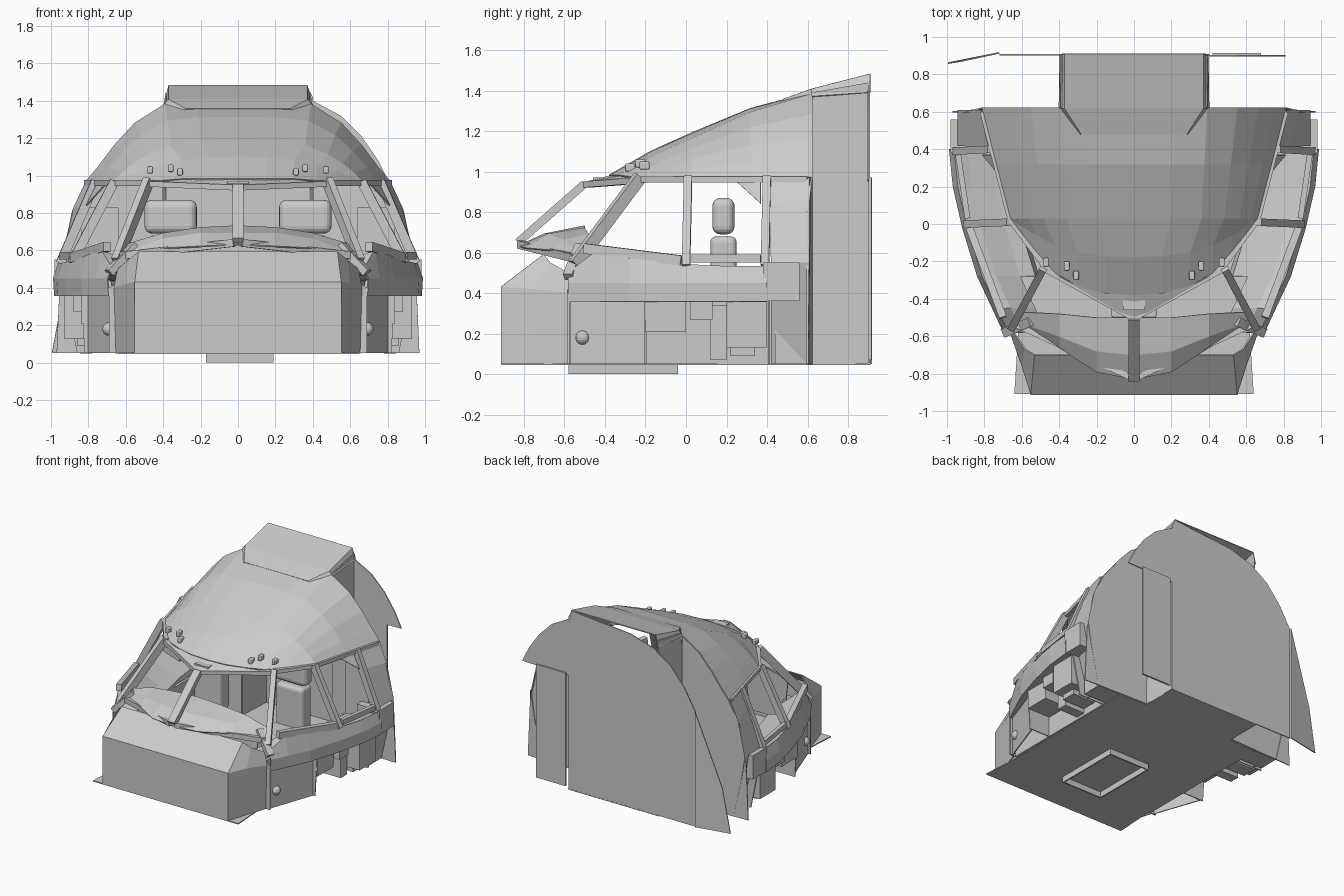
import bpy, bmesh
from mathutils import Vector

old = bpy.data.objects.get("Cube")
if old:
    bpy.data.objects.remove(old)

grey = bpy.data.materials.new("light_grey")
grey.use_nodes = True
grey.diffuse_color = (0.6, 0.6, 0.6, 1)
grey.node_tree.nodes["Principled BSDF"].inputs["Base Color"].default_value = grey.diffuse_color

FLOOR = 0.05
HEADER = 0.97
SKIN = 0.008


def finish(name, bm, mirror=False, skin=0, bevel=0):
    """Turn a bmesh into a named object with optional modifiers."""
    bmesh.ops.recalc_face_normals(bm, faces=bm.faces)
    mesh = bpy.data.meshes.new(name)
    bm.to_mesh(mesh)
    bm.free()
    mesh.materials.append(grey)
    obj = bpy.data.objects.new(name, mesh)
    bpy.context.collection.objects.link(obj)
    if mirror:
        obj.modifiers.new("mirror", "MIRROR")
    if skin:
        solid = obj.modifiers.new("skin", "SOLIDIFY")
        solid.thickness, solid.offset = skin, 0
    if bevel:
        round_off = obj.modifiers.new("round", "BEVEL")
        round_off.width, round_off.segments = bevel, 4
    return obj


def loft(name, rows, mirror=True, skin=SKIN):
    """Surface through rows holding equal numbers of points."""
    bm = bmesh.new()
    grid = [[bm.verts.new(p) for p in row] for row in rows]
    for a, b in zip(grid, grid[1:]):
        for i in range(len(a) - 1):
            bm.faces.new((a[i], a[i + 1], b[i + 1], b[i]))
    bmesh.ops.remove_doubles(bm, verts=bm.verts, dist=0.001)
    return finish(name, bm, mirror, skin)


def sheet(name, points, mirror=True, skin=SKIN):
    """Thin flat panel with the given outline."""
    bm = bmesh.new()
    bm.faces.new([bm.verts.new(p) for p in points])
    return finish(name, bm, mirror, skin)


def box(name, low, high, mirror=True, bevel=0):
    """Box between two opposite corners."""
    bm = bmesh.new()
    low, high = Vector(low), Vector(high)
    bmesh.ops.create_cube(bm, size=1)
    for v in bm.verts:
        v.co = (low + high) / 2 + v.co * (high - low)
    return finish(name, bm, mirror, bevel=bevel)


def bar(name, start, end, width, depth, mirror=True):
    """Straight beam between two points."""
    bm = bmesh.new()
    start, end = Vector(start), Vector(end)
    axis = end - start
    turn = axis.to_track_quat("Z", "Y")
    bmesh.ops.create_cube(bm, size=1)
    for v in bm.verts:
        local = Vector((v.co.x * width, v.co.y * depth, v.co.z * axis.length))
        v.co = (start + end) / 2 + turn @ local
    return finish(name, bm, mirror)


# Roof shell: front lip, middle rib, rear arch
lip = [(0, -.38, .98), (.15, -.37, .98), (.3, -.33, .98), (.42, -.26, HEADER),
       (.52, -.15, HEADER), (.6, -.05, HEADER), (.66, .03, HEADER)]
rib = [(0, 1.19), (.2, 1.185), (.36, 1.16), (.48, 1.11), (.56, 1.06), (.62, 1.01), (.66, HEADER)]
arch = [(0, 1.39), (.22, 1.39), (.39, 1.38), (.55, 1.28), (.66, 1.16), (.75, 1.04), (.81, HEADER)]
rib_row = [(x, .03, z) for x, z in rib]
arch_row = [(x, .62, z) for x, z in arch]
mid_row = [((a[0] + b[0]) / 2, .32, (a[2] + b[2]) / 2 + .02 * (i < 6))
           for i, (a, b) in enumerate(zip(rib_row, arch_row))]
brow_row = [(a[0], (a[1] + b[1]) / 2, a[2] + (b[2] - a[2]) * .56)
            for a, b in zip(lip, rib_row)]
loft("roof_shell", [lip, brow_row, rib_row, mid_row, arch_row])

# Small lamps near the lip
for i, (x, y, z) in enumerate([(.31, -.27, 1.0), (.36, -.22, 1.02), (.47, -.2, 1.01)]):
    box(f"roof_lamp_{i}", (x - .015, y - .03, z), (x + .015, y + .02, z + .04), bevel=.008)

# Raised roof section over the entrance
loft("entrance_roof", [[(0, .48, 1.355), (0, .62, 1.405), (0, .91, 1.48)],
                       [(.28, .48, 1.355), (.37, .62, 1.405), (.37, .91, 1.48)],
                       [(.29, .48, 1.34), (.4, .62, 1.37), (.39, .91, 1.39)]])
sheet("entrance_wall", [(.4, .62, FLOOR), (.385, .905, FLOOR), (.385, .905, 1.44), (.39, .62, 1.39)])

# Bulkhead beside the entrance and rear wall
sheet("bulkhead", [(.4, .62, FLOOR), (.97, .6, FLOOR), (.95, .6, .5), (.89, .6, .8)]
      + arch_row[:1:-1] + [(.4, .62, 1.37)])
sheet("rear_wall", [(-.72, .905, FLOOR), (.4, .905, FLOOR), (.4, .905, 1.42), (.37, .905, 1.475),
                    (.2, .905, 1.46), (-.15, .905, 1.43), (-.35, .905, 1.37), (-.5, .905, 1.27),
                    (-.62, .905, 1.13), (-.72, .905, .96)], False)
box("rear_door", (.42, .9, .07), (.68, .915, HEADER), False)
sheet("rear_wing", [(.4, .9, .95), (.81, .9, .96), (.75, .9, 1.08), (.66, .9, 1.21),
                    (.55, .9, 1.32), (.4, .9, 1.4)], False)
sheet("rear_flap", [(-.72, .915, .97), (-.72, .915, FLOOR), (-.995, .86, FLOOR), (-.93, .87, .4)], False)

# Floor with a raised hatch rim below
sheet("floor", [(0, -.91, FLOOR), (.64, -.91, FLOOR), (.62, -.6, FLOOR), (.64, .6, FLOOR),
                (.4, .62, FLOOR), (.4, .91, FLOOR), (0, .91, FLOOR)])
for x in (-.165, .185):
    box("hatch_side", (x - .005, -.58, 0), (x + .005, -.04, FLOOR), False)
for y in (-.575, -.045):
    box("hatch_end", (-.165, y - .005, 0), (.185, y + .005, FLOOR), False)

# Nose housing
loft("nose_housing", [[(0, -.91, FLOOR), (0, -.91, .43), (0, -.7, .59)],
                      [(.55, -.91, FLOOR), (.55, -.91, .43), (.53, -.7, .59)],
                      [(.6, -.75, FLOOR), (.6, -.75, .42), (.58, -.67, .55)],
                      [(.65, -.58, FLOOR), (.66, -.58, .4), (.64, -.58, .5)]])

# Windscreen coaming and instrument panel below it
loft("coaming", [[(0, -.83, .63), (.2, -.79, .62), (.4, -.66, .61), (.64, -.54, .54)],
                 [(0, -.7, .69), (.2, -.68, .69), (.4, -.6, .66), (.62, -.52, .58)],
                 [(0, -.5, .73), (.2, -.5, .72), (.4, -.48, .69), (.6, -.47, .63)]])
sheet("instrument_panel", [(0, -.52, .3), (.5, -.52, .3), (.55, -.5, .63), (.4, -.5, .67), (0, -.52, .71)])

# Windscreen frame
bar("centre_post", (0, -.83, .65), (0, -.5, .94), .06, .04, False)
box("post_bracket", (-.06, -.46, .93), (.06, -.37, .97), False)
bar("windscreen_header", (0, -.5, .935), (.47, -.24, .955), .04, .03)
sheet("header_soffit", [(0, -.52, .94), (.46, -.25, .96), (.3, -.33, .975), (0, -.38, .975)])
bar("corner_post", (.65, -.55, .54), (.48, -.23, HEADER), .04, .06)
bar("corner_brace", (.55, -.52, .63), (.69, -.58, .48), .05, .04)
bar("lower_frame", (.02, -.82, .64), (.63, -.54, .57), .03, .04)

# Side sill swept along the flank
path = [(.67, -.58, .5), (.73, -.45, .6), (.81, -.28, .57), (.89, -.02, .54), (.94, .2, .53), (.96, .4, .53)]
sill = []
for x, y, top in path:
    sill.append([(x - .14, y, .36), (x + .02, y, .36), (x + .025, y, .45),
                 (x, y, top), (x - .07, y, top - .03), (x - .2, y, .46)])
loft("side_sill", sill)
box("sill_end", (.78, .38, .36), (.98, .56, .55))
loft("side_ledge", [[(x - .16, y, .47), (x - .28, y, .44), (x - .3, y, .36)] for x, y, top in path[2:]])

# Side window posts and headers
bar("middle_post", (.89, 0, .53), (.66, .01, HEADER), .04, .05)
bar("rear_post", (.95, .39, .53), (.76, .4, HEADER), .04, .05)
bar("front_window_header", (.46, -.25, .96), (.66, .02, .96), .03, .03)
bar("rear_window_header", (.66, .02, .96), (.81, .6, .96), .03, .03)
bar("front_window_rail", (.7, -.5, .62), (.88, -.02, .56), .04, .05)
bar("rear_window_rail", (.89, .03, .57), (.94, .37, .57), .03, .04)
sheet("window_corner", [(.755, .37, .95), (.71, .25, .95), (.81, .37, .84)])

# Rear side panels folding in toward the floor
loft("rear_side_panel", [[(.76, .4, HEADER), (.83, .41, .83), (.94, .42, .55), (.87, .42, .36), (.78, .42, FLOOR)],
                         [(.81, .61, HEADER), (.88, .61, .82), (.94, .61, .55), (.91, .61, .36), (.84, .61, FLOOR)]])
box("cabinet", (.64, .44, FLOOR), (.84, .6, .83))

# Consoles, ribs and equipment under the sill
box("console_wall", (.62, -.58, FLOOR), (.64, .42, .42))
box("side_console", (.64, -.2, .21), (.84, 0, .36))
box("small_console", (.64, .02, .27), (.88, .13, .36))
box("lower_console", (.64, .12, .07), (.82, .2, .34))
box("equipment_box", (.66, .22, .09), (.86, .34, .16))
box("shelf", (.64, .2, .13), (.93, .4, .36))
sheet("front_rib", [(.6, -.58, FLOOR), (.69, -.58, FLOOR), (.69, -.58, .4), (.6, -.58, .45)])
sheet("middle_rib", [(.62, -.2, FLOOR), (.82, -.2, FLOOR), (.84, -.2, .4), (.62, -.2, .4)])
sheet("rear_rib", [(.62, .41, FLOOR), (.86, .41, FLOOR), (.93, .41, .4), (.62, .41, .4)])
sheet("front_side_panel", [(.67, -.57, FLOOR), (.67, -.57, .37), (.8, -.2, .37), (.8, -.2, FLOOR)])
bm = bmesh.new()
bmesh.ops.create_uvsphere(bm, u_segments=16, v_segments=10, radius=.035)
bmesh.ops.translate(bm, verts=bm.verts, vec=(.69, -.51, .18))
finish("side_ball", bm, True)

# Crew seats
box("headrest", (.22, .13, .69), (.5, .24, .87), bevel=.04)
box("seat_back", (.24, .12, .3), (.48, .25, .68), bevel=.03)
box("seat_cushion", (.22, -.18, .26), (.5, .16, .36), bevel=.03)
box("seat_base", (.29, -.1, FLOOR), (.43, .1, .27))
box("centre_pedestal", (-.12, -.5, FLOOR), (.12, 0, .36), False, .01)
